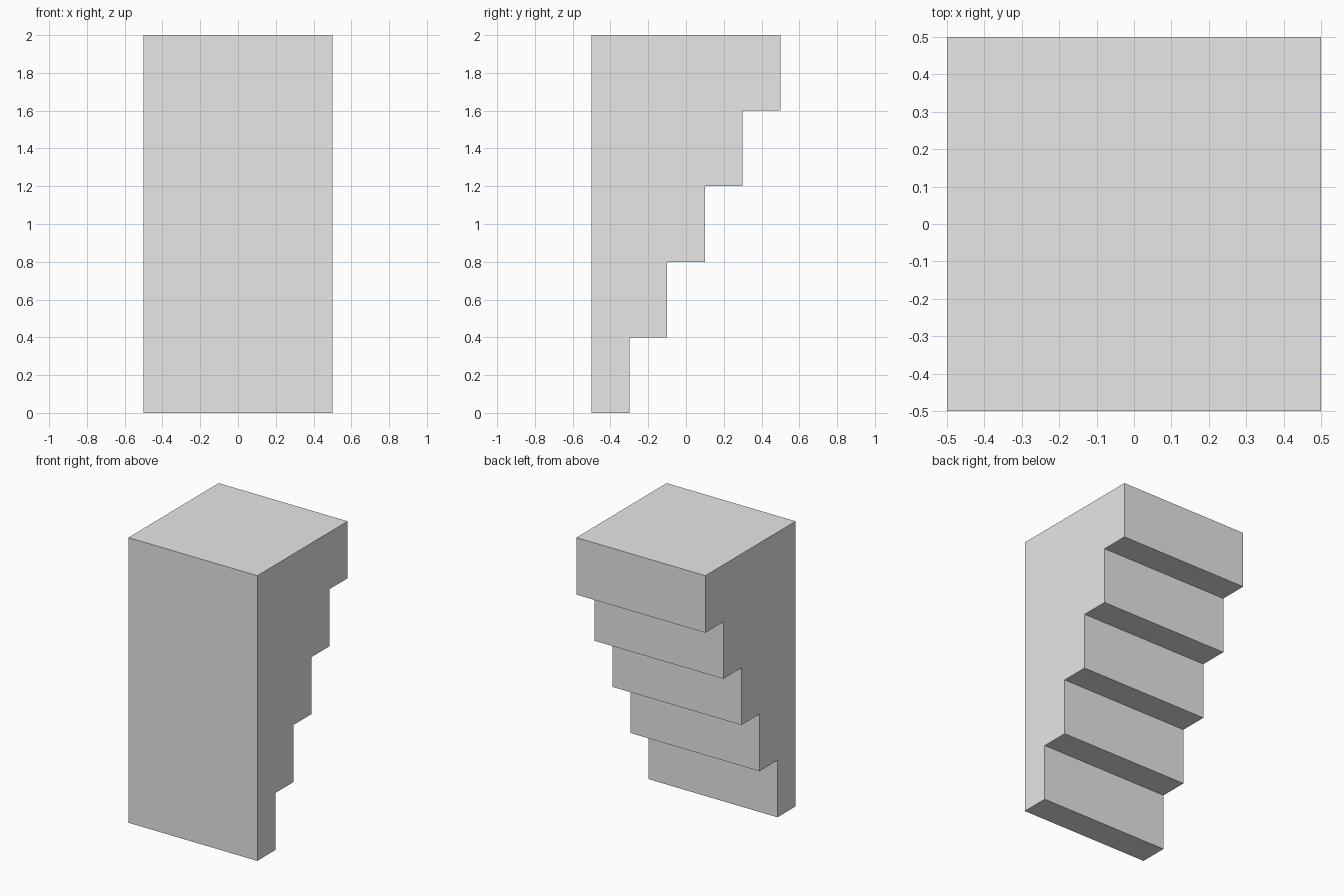
import bpy
import bmesh

STEPS = 5
TREAD, RISE = 0.2, 0.4
HALF = 0.5

# Remove the default object
cube = bpy.data.objects.get("Cube")
if cube:
    bpy.data.objects.remove(cube, do_unlink=True)

# Single plain grey
grey = bpy.data.materials.new("light_grey")
grey.use_nodes = True
color = (0.8, 0.8, 0.8, 1)
grey.diffuse_color = color
grey.node_tree.nodes["Principled BSDF"].inputs["Base Color"].default_value = color

# Side profile: flat front and top, inverted steps down the back
profile = [(-HALF, STEPS * RISE), (-HALF, 0)]
for i in range(STEPS):
    y = -HALF + (i + 1) * TREAD
    profile += [(y, i * RISE), (y, (i + 1) * RISE)]

# Extrude the profile across the width
bm = bmesh.new()
side = bm.faces.new([bm.verts.new((-HALF, y, z)) for y, z in profile])
extruded = bmesh.ops.extrude_face_region(bm, geom=[side], use_keep_orig=True)
verts = [v for v in extruded["geom"] if isinstance(v, bmesh.types.BMVert)]
bmesh.ops.translate(bm, verts=verts, vec=(2 * HALF, 0, 0))
bmesh.ops.recalc_face_normals(bm, faces=bm.faces)

mesh = bpy.data.meshes.new("inverted_stair_block")
bm.to_mesh(mesh)
bm.free()
mesh.materials.append(grey)
block = bpy.data.objects.new("inverted_stair_block", mesh)
bpy.context.collection.objects.link(block)
